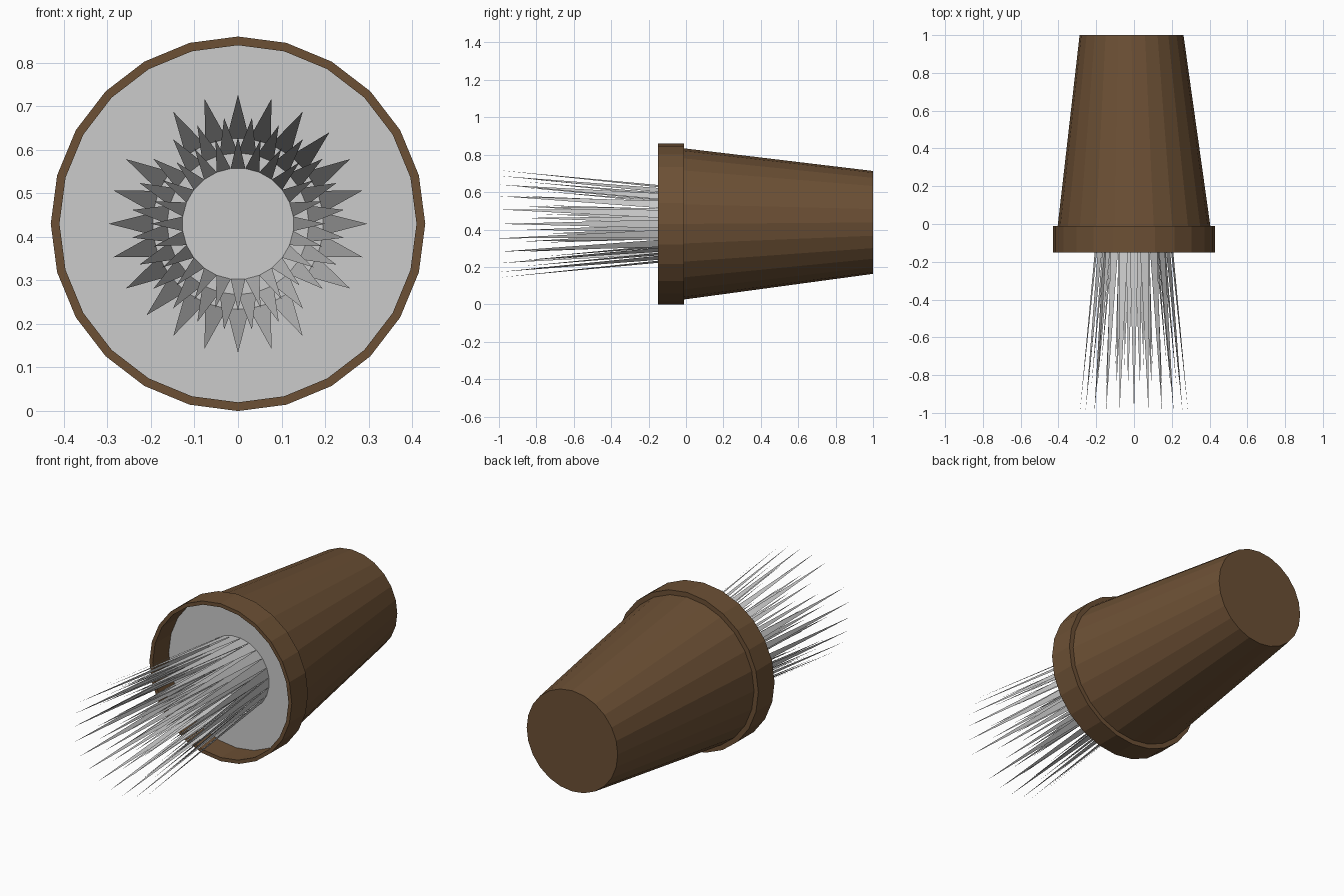
import bpy
import bmesh
from math import sin, cos, pi

if "Cube" in bpy.data.objects:
    bpy.data.objects.remove(bpy.data.objects["Cube"])

SIDES = 24
CZ = 0.43  # height of the pot's axis

brown = bpy.data.materials.new("brown_clay")
brown.diffuse_color = (0.15, 0.08, 0.035, 1)
brown.use_nodes = True
brown.node_tree.nodes["Principled BSDF"].inputs["Base Color"].default_value = brown.diffuse_color


def finish(bm, name, mat=None):
    mesh = bpy.data.meshes.new(name)
    bm.to_mesh(mesh)
    bm.free()
    obj = bpy.data.objects.new(name, mesh)
    bpy.context.collection.objects.link(obj)
    if mat:
        mesh.materials.append(mat)
    return obj


def ring(bm, r, y, dx=0.0, dz=0.0):
    return [bm.verts.new((dx + r * sin(2 * pi * i / SIDES), y,
                          CZ + dz + r * cos(2 * pi * i / SIDES)))
            for i in range(SIDES)]


def lathe(name, profile, mat=None, cap=False):
    """Join rings (radius, y, dx, dz) along the y axis."""
    bm = bmesh.new()
    rings = [ring(bm, *p) for p in profile]
    for a, b in zip(rings, rings[1:]):
        for i in range(SIDES):
            j = (i + 1) % SIDES
            bm.faces.new((a[i], a[j], b[j], b[i]))
    if cap:
        bm.faces.new(rings[-1])
    bmesh.ops.recalc_face_normals(bm, faces=bm.faces)
    return finish(bm, name, mat)


# Pot: inner lip, rim, stepped shoulder, tapered body and closed base
lathe("pot", [(0.41, -0.01), (0.41, -0.15), (0.43, -0.15), (0.43, -0.01),
              (0.404, -0.01), (0.275, 1.0, -0.013, 0.008)], brown, cap=True)

# Soil disc recessed behind the rim
bm = bmesh.new()
bm.faces.new(ring(bm, 0.41, -0.012))
finish(bm, "soil")


def blades(name, r_base, r_tip, y_tip, offset=0.0, skip=()):
    """Ring of thin pointed leaves splaying outwards."""
    bm = bmesh.new()
    step = 2 * pi / SIDES
    for i in range(SIDES):
        if i in skip:
            continue
        a = (i + offset) * step
        pts = [(r_base, -0.012, a - step / 2), (r_base, -0.012, a + step / 2),
               (r_tip, y_tip, a)]
        bm.faces.new([bm.verts.new((r * sin(t), y, CZ + r * cos(t)))
                      for r, y, t in pts])
    finish(bm, name)


# Three nested rings of grass, the outermost longest
blades("grass_inner", 0.128, 0.20, -0.75)
blades("grass_middle", 0.163, 0.245, -0.87, 0.5)
blades("grass_outer", 0.197, 0.297, -1.0, 0.0, skip=(9, 21))
